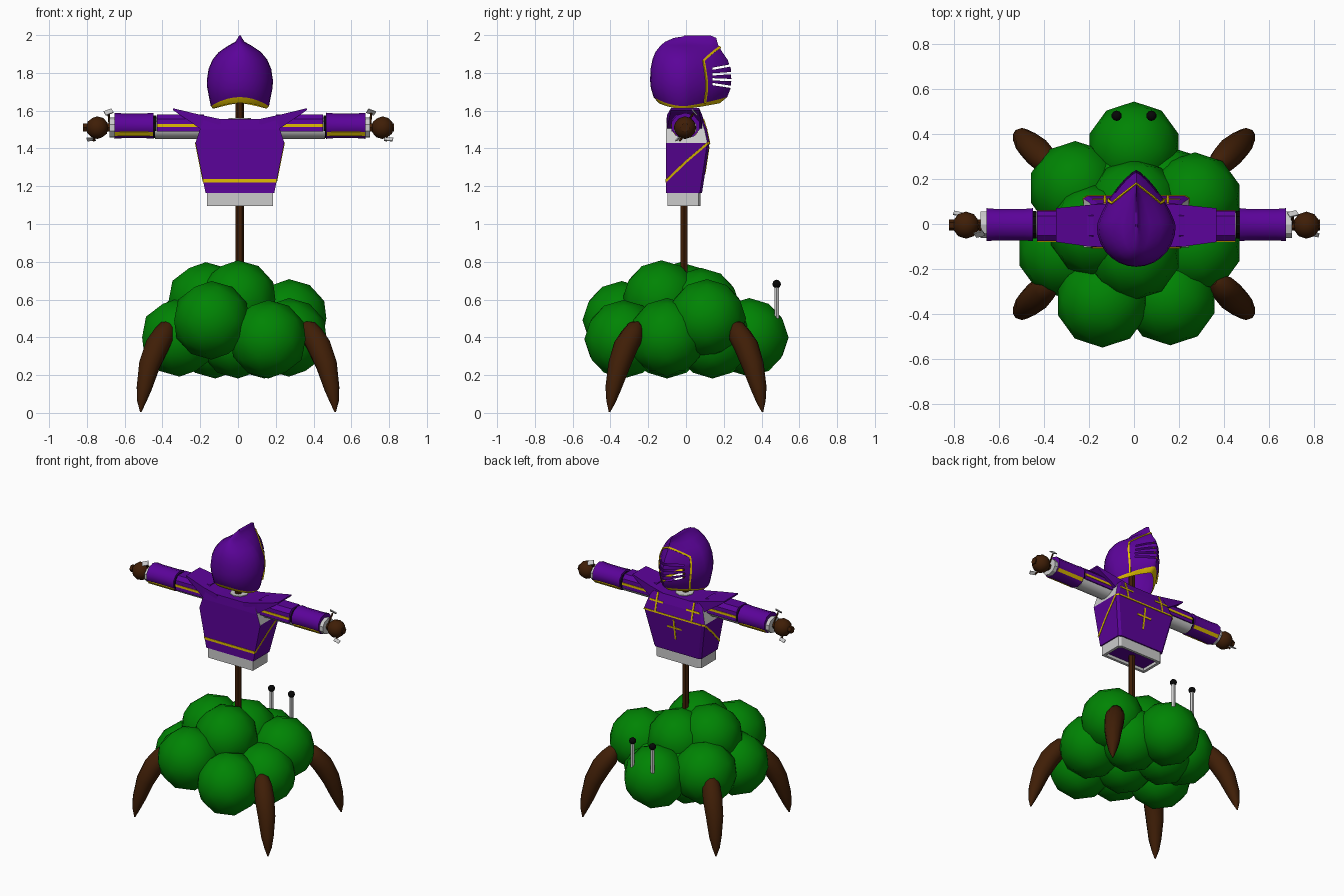
import bpy, bmesh, math
from mathutils import Vector

if "Cube" in bpy.data.objects:
    bpy.data.objects.remove(bpy.data.objects["Cube"])


def material(name, r, g, b):
    m = bpy.data.materials.new(name)
    m.use_nodes = True
    m.diffuse_color = (r, g, b, 1)
    m.node_tree.nodes["Principled BSDF"].inputs["Base Color"].default_value = (r, g, b, 1)
    return m


PURPLE = material("purple_cloth", .105, .001, .32)
GREEN = material("leaf_green", 0, .23, .001)
BROWN = material("dark_wood", .05, .013, .002)
GOLD = material("gold_trim", .76, .52, 0)
GREY = material("pale_grey", .6, .6, .6)
BLACK = material("black", .002, .002, .002)


def add(name, mesh, mat, angle=0):
    mesh.materials.clear()
    mesh.materials.append(mat)
    for p in mesh.polygons:
        p.use_smooth = angle > 0
        p.material_index = 0
    if angle:
        mesh.set_sharp_from_angle(angle=math.radians(angle))
    ob = bpy.data.objects.new(name, mesh)
    bpy.context.scene.collection.objects.link(ob)
    return ob


def from_bm(name, bm, mat, angle=0):
    mesh = bpy.data.meshes.new(name)
    bm.to_mesh(mesh)
    bm.free()
    return add(name, mesh, mat, angle)


def loft(name, rings, mat, caps=True, angle=0):
    """Skin a list of closed rings that share a point count."""
    bm = bmesh.new()
    rows = [[bm.verts.new(p) for p in ring] for ring in rings]
    n = len(rows[0])
    for a, b in zip(rows, rows[1:]):
        for i in range(n):
            bm.faces.new((a[i], a[(i + 1) % n], b[(i + 1) % n], b[i]))
    if caps:
        bm.faces.new(rows[0])
        bm.faces.new(rows[-1])
    bmesh.ops.recalc_face_normals(bm, faces=bm.faces)
    return from_bm(name, bm, mat, angle)


def tube(name, points, radii, mat, sides=1, angle=40):
    """Round bar along a path; radii holds one radius per point."""
    cu = bpy.data.curves.new(name + "_path", 'CURVE')
    cu.dimensions = '3D'
    cu.bevel_depth = 1
    cu.bevel_resolution = sides
    cu.use_fill_caps = True
    sp = cu.splines.new('POLY')
    sp.points.add(len(points) - 1)
    for point, co, r in zip(sp.points, points, radii):
        point.co = (*co, 1)
        point.radius = r
    temp = bpy.data.objects.new("path", cu)
    mesh = bpy.data.meshes.new_from_object(temp)
    bpy.data.objects.remove(temp)
    bpy.data.curves.remove(cu)
    mesh.name = name
    return add(name, mesh, mat, angle)


def ribbon(name, points, normals, width, mat=GOLD, lift=.003):
    """Thin flat strip along a path, facing the given normals (repeated as needed)."""
    pts = [Vector(p) for p in points]
    rings = []
    for i, p in enumerate(pts):
        n = Vector(normals[i % len(normals)]).normalized()
        along = pts[min(i + 1, len(pts) - 1)] - pts[max(i - 1, 0)]
        side = along.cross(n).normalized() * width / 2
        rings.append([p + side + n * lift, p - side + n * lift, p - side - n * .003, p + side - n * .003])
    return loft(name, rings, mat)


def ball(name, centre, r, mat):
    bm = bmesh.new()
    bmesh.ops.create_icosphere(bm, subdivisions=2, radius=r)
    bmesh.ops.translate(bm, verts=bm.verts, vec=centre)
    return from_bm(name, bm, mat, 180)


# Bush body: overlapping leafy balls
bush = [(0, .335, .4), (-.26, .16, .43), (.27, .11, .5), (-.31, -.12, .4), (.27, -.1, .4),
        (-.14, -.34, .49), (.16, -.33, .39), (0, -.13, .6), (-.17, -.03, .59),
        (0, .08, .56), (-.12, .14, .39), (.14, .14, .39), (0, -.1, .39)]
for i, c in enumerate(bush):
    ball(f"bush_ball_{i + 1}", c, .208, GREEN)

# Four curved root legs
leg = [(.355, .255, .475, .015), (.37, .265, .455, .045), (.395, .285, .41, .06), (.43, .32, .35, .065),
       (.47, .355, .25, .058), (.497, .385, .13, .042), (.51, .397, .06, .025), (.515, .405, .005, .004)]
for sx in (-1, 1):
    for sy, end in ((-1, "front"), (1, "back")):
        tube(f"{end}_leg_{'left' if sx > 0 else 'right'}", [(sx * x, sy * y, z) for x, y, z, r in leg],
             [p[3] for p in leg], BROWN, 3, 60)

# Eye stalks
for s in (-1, 1):
    tube("eye_stalk", [(s * .077, .48, .5), (s * .077, .48, .67)], (.014, .014), GREY)
    ball("eye", (s * .077, .48, .682), .023, BLACK)
lower_parts = set(bpy.context.scene.objects)

# Wooden cross frame
tube("upright_pole", [(0, -.01, .5), (0, -.01, 1.72)], (.022, .022), BROWN)
tube("arm_pole", [(-.83, -.005, 1.51), (.815, -.005, 1.51)], (.024, .024), BROWN)


# Tunic with grey armholes and hem
def tunic_ring(z, w, front, back):
    half = [(w, front), (w, back - .012), (w - .018, back)]
    return [(x, y, z) for x, y in half] + [(-x, y, z) for x, y in reversed(half)]


tunic = loft("tunic", [tunic_ring(1.115, .155, -.08, .06), tunic_ring(1.165, .155, -.08, .06),
                       tunic_ring(1.165, .182, -.105, .085), tunic_ring(1.43, .235, -.105, .125),
                       tunic_ring(1.5, .212, -.105, .11), tunic_ring(1.555, .19, -.1, .09)], PURPLE)
tunic.data.materials.append(GREY)
for p in tunic.data.polygons:
    if p.center.z > 1.44 and abs(p.normal.x) > .8:
        p.material_index = 1
loft("hem", [tunic_ring(1.168, .174, -.098, .077), tunic_ring(1.095, .174, -.098, .077),
             tunic_ring(1.095, .155, -.08, .06), tunic_ring(1.12, .155, -.08, .06)], GREY, caps=False)
loft("neck_lining", [[(.06 * math.cos(k * math.pi / 4), .06 * math.sin(k * math.pi / 4), z)
                      for k in range(8)] for z in (1.55, 1.56)], GREY)

# Gold bands around the tunic
ribbon("front_band", [(-.194, -.105, 1.229), (.194, -.105, 1.229)], [(0, -1, 0)], .017)
ribbon("back_band", [(-.217, .125, 1.43), (.217, .125, 1.43)], [(0, 1, .1)], .011)
for s in (-1, 1):
    ribbon("side_band", [(s * .1948, -.105, 1.229), (s * .215, 0, 1.33), (s * .2342, .113, 1.426),
                         (s * .217, .125, 1.43)], [(s, 0, -.2)] * 3 + [(s, 1, 0)], .012)

# Gold crosses on the back
back_n = [(0, 1, -.15)]
ribbon("back_cross_upright", [(0, .122, 1.41), (0, .1, 1.265)], back_n, .012)
ribbon("back_cross_bar", [(-.055, .113, 1.35), (.055, .113, 1.35)], back_n, .012)
for s in (-1, 1):
    ribbon("shoulder_cross_upright", [(s * .14, .125, 1.43), (s * .14, .11, 1.5), (s * .14, .093, 1.555)],
           [(0, 1, .25)], .012)
    ribbon("shoulder_cross_bar", [(s * .09, .11, 1.5), (s * .194, .11, 1.5)], [(0, 1, .2)], .012)


# Shoulders, sleeves and hands, built once per side
def oval(x, cy, cz, ry, rz, n=10):
    return [(x, cy + ry * math.cos((k + .5) * math.tau / n), cz + rz * math.sin((k + .5) * math.tau / n))
            for k in range(n)]


for s, label in ((1, "left"), (-1, "right")):
    def part(name):
        return f"{label}_{name}"

    loft(part("shoulder_flap"), [[(s * x, a, lo), (s * x, b, lo), (s * x, b, hi), (s * x, a, hi)]
                                 for x, a, b, lo, hi in ((.1, -.103, .092, 1.53, 1.555),
                                                         (.21, -.1, .085, 1.505, 1.578),
                                                         (.355, -.08, .07, 1.603, 1.613))], PURPLE)
    loft(part("inner_sleeve"), [oval(s * x, -.005, 1.507, .06, .057) for x in (.19, .45)], GREY, angle=40)
    arch = [(-.078, 1.49), (-.075, 1.555), (-.05, 1.58), (.035, 1.58), (.058, 1.555), (.06, 1.49)]
    loft(part("upper_sleeve"), [[(s * x, y, z) for y, z in arch] for x in (.19, .44)], PURPLE)
    loft(part("forearm_sleeve"), [oval(s * x, -.003, 1.52, .077 * k, .069 * k)
                                  for x, k in ((.457, 1), (.5, .95), (.62, .95), (.665, 1))], PURPLE, angle=40)
    loft(part("elbow_band"), [oval(s * x, -.004, 1.515, .064, .06) for x in (.442, .46)], BLACK)
    loft(part("cuff"), [oval(s * x, -.004, 1.51, .062, .053) for x in (.655, .69)], GREY)

    # Gold lines on both sides of each sleeve
    for d, y_up, y_fore in ((-1, -.0766, -.059), (1, .059, .053)):
        ribbon(part("upper_sleeve_trim"), [(s * .22, y_up, 1.521), (s * .44, y_up, 1.521)], [(0, d, 0)], .016)
        ribbon(part("forearm_trim"), [(s * .46, y_fore, 1.478), (s * .663, y_fore, 1.478)], [(0, d, -.75)], .024)

    # Knobbly hand with twigs and pale scraps
    ball(part("hand"), (s * .755, -.005, 1.51), .06, BROWN)
    tube(part("upper_twig"), [(s * .69, 0, 1.53), (s * .695, s * .04, 1.585)], (.006, .006), BROWN)
    ribbon(part("upper_scrap"), [(s * .675, s * .04, 1.6), (s * .715, s * .05, 1.585)], [(0, s, 1)], .03, GREY)
    tube(part("lower_twig"), [(s * .76, 0, 1.48), (s * .775, -s * .035, 1.44)], (.006, .006), BROWN)
    ribbon(part("lower_scrap"), [(s * .765, -s * .04, 1.45), (s * .81, -s * .05, 1.447)], [(0, -s, 1)], .022, GREY)

# Helmet: rows of height, front, back and half width; the back is pinched to a ridge
rows = [(1.61, -.145, .18, .142), (1.624, -.172, .218, .154), (1.72, -.186, .237, .173), (1.76, -.19, .24, .175),
        (1.82, -.188, .238, .166), (1.87, -.178, .22, .145), (1.91, -.162, .192, .112), (1.945, -.135, .172, .06),
        (1.965, -.11, .165, .024), (1.985, -.065, .16, .011), (1.998, .02, .13, .004)]
MID, PINCH, SEG = -.01, 1.3, 28


def helmet_ring(i, z, front, back, w):
    ring = []
    for k in range(SEG):
        c, sn = math.cos(k * math.tau / SEG), math.sin(k * math.tau / SEG)
        e = 2 / PINCH if c > 0 else 1
        reach = back - MID if c > 0 else front - MID
        lift = (.03, .048)[i] * c * c if i < 2 else 0
        ring.append((math.copysign(w * abs(sn) ** e, sn), MID + reach * abs(c) ** e, z + lift))
    return ring


helmet = loft("helmet", [helmet_ring(i, *r) for i, r in enumerate(rows)], PURPLE, caps=False, angle=50)
helmet.data.materials.append(GOLD)
for p in helmet.data.polygons[:SEG]:
    p.material_index = 1

# Close the crest and cut the breathing slits through the visor
bm = bmesh.new()
bm.from_mesh(helmet.data)
bmesh.ops.holes_fill(bm, edges=[e for e in bm.edges if e.is_boundary and e.verts[0].co.z > 1.9])


def slice_visor(co, no):
    faces = [f for f in bm.faces if max(v.co.y for v in f.verts) > .139]
    geom = faces + list({e for f in faces for e in f.edges}) + list({v for f in faces for v in f.verts})
    bmesh.ops.bisect_plane(bm, geom=geom, plane_co=co, plane_no=no)


slice_visor((0, .14, 1.8), (0, 1, 0))
for z, tilt in ((1.822, .18), (1.792, .07), (1.766, -.04), (1.741, -.15)):
    start, up = Vector((0, .14, z)), Vector((0, -math.sin(tilt), math.cos(tilt)))
    for d in (-.006, .006):
        slice_visor(start + up * d, up)
    gone = [f for f in bm.faces if f.calc_center_median().y > .14
            and abs((f.calc_center_median() - start).dot(up)) < .006]
    bmesh.ops.delete(bm, geom=gone, context='FACES')
bm.to_mesh(helmet.data)
bm.free()


# Gold visor border laid on the helmet surface
def helmet_x(y, z):
    lo, hi = next((a, b) for a, b in zip(rows, rows[1:]) if a[0] <= z <= b[0])
    t = (z - lo[0]) / (hi[0] - lo[0])
    back, w = (lo[k] + t * (hi[k] - lo[k]) for k in (2, 3))
    return w * max(0, 1 - ((y - MID) / (back - MID)) ** PINCH) ** (1 / PINCH)


border = [(.1, 1.64), (.108, 1.7), (.108, 1.76), (.1, 1.82), (.092, 1.865), (.12, 1.89), (.15, 1.915), (.178, 1.935)]
edge = [(helmet_x(y, z), y, z) for y, z in border]
edge += [(-x, y, z) for x, y, z in reversed(edge[:-1])]
ribbon("visor_border", edge, [(x, y, z - 1.78) for x, y, z in edge], .012, lift=.005)

# The figure stands slightly off the bush centre
for ob in set(bpy.context.scene.objects) - lower_parts:
    if ob.type == 'MESH':
        ob.location.x = .01
